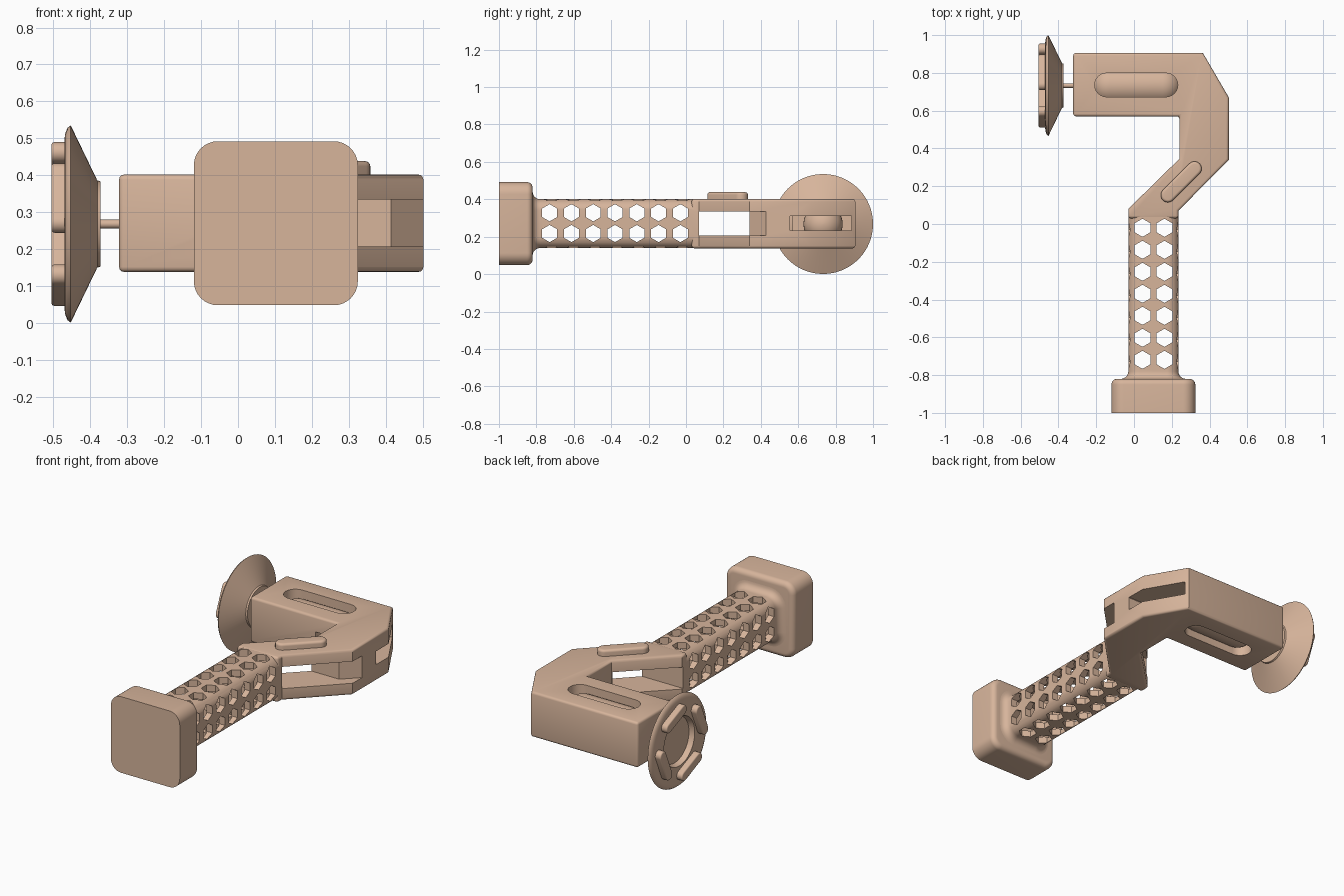
import bpy, bmesh
from math import sin, cos, pi, radians

if "Cube" in bpy.data.objects:
    bpy.data.objects.remove(bpy.data.objects["Cube"])

TAN = bpy.data.materials.new("tan_plastic")
TAN.diffuse_color = (0.68, 0.46, 0.33, 1)
TAN.use_nodes = True
TAN.node_tree.nodes["Principled BSDF"].inputs["Base Color"].default_value = TAN.diffuse_color

MAPS = {"x": lambda u, v, w: (w, u, v),
        "y": lambda u, v, w: (u, w, v),
        "z": lambda u, v, w: (u, v, w)}


def finish(name, bm, helper=False):
    bmesh.ops.recalc_face_normals(bm, faces=bm.faces)
    me = bpy.data.meshes.new(name)
    bm.to_mesh(me)
    bm.free()
    ob = bpy.data.objects.new(name, me)
    bpy.context.collection.objects.link(ob)
    if helper:
        ob.hide_render = True
        ob.hide_set(True)
    else:
        me.materials.append(TAN)
    return ob


def add_loft(bm, axis, sections):
    """Skin a list of (points, position) sections along an axis, capped."""
    f = MAPS[axis]
    rings = [[bm.verts.new(f(u, v, w)) for u, v in pts] for pts, w in sections]
    n = len(rings[0])
    for a, b in zip(rings, rings[1:]):
        for i in range(n):
            j = (i + 1) % n
            bm.faces.new((a[i], a[j], b[j], b[i]))
    bm.faces.new(rings[0])
    bm.faces.new(rings[-1])


def loft(name, axis, sections, helper=False):
    bm = bmesh.new()
    add_loft(bm, axis, sections)
    return finish(name, bm, helper)


def prism(name, axis, pts, lo, hi, helper=False):
    return loft(name, axis, [(pts, lo), (pts, hi)], helper)


def rrect(cx, cy, hx, hy, r, n=8):
    pts = []
    for k, (sx, sy) in enumerate([(1, 1), (-1, 1), (-1, -1), (1, -1)]):
        for i in range(n + 1):
            a = (k + i / n) * pi / 2
            pts.append((cx + sx * (hx - r) + r * cos(a), cy + sy * (hy - r) + r * sin(a)))
    return pts


def capsule(cx, cy, length, width, ang, n=12):
    r, h = width / 2, (length - width) / 2
    pts = []
    for s in (1, -1):
        for i in range(n + 1):
            a = -pi / 2 + pi * i / n
            x, y = s * (h + r * cos(a)), s * r * sin(a)
            pts.append((cx + x * cos(ang) - y * sin(ang), cy + x * sin(ang) + y * cos(ang)))
    return pts


def circle(r, n=64):
    return [(CY + r * cos(2 * pi * i / n), CZ + r * sin(2 * pi * i / n)) for i in range(n)]


def lathe(name, profile, n=64):
    return loft(name, "x", [(circle(r, n), x) for x, r in profile])


def cut(ob, cutter):
    m = ob.modifiers.new("cut", "BOOLEAN")
    m.object, m.operation, m.solver = cutter, "DIFFERENCE", "EXACT"


def smooth(ob, angle=35):
    bpy.ops.object.select_all(action="DESELECT")
    ob.select_set(True)
    bpy.context.view_layer.objects.active = ob
    for m in list(ob.modifiers):
        bpy.ops.object.modifier_apply(modifier=m.name)
    bpy.ops.object.shade_smooth_by_angle(angle=radians(angle))


GX, GZ = 0.1025, 0.27      # grip axis
CY, CZ = 0.733, 0.268      # disc axis
quarter = [i / 6 * pi / 2 for i in range(7)]

# square pommel, rounded toward the grip
sec = [(rrect(GX, GZ, 0.222, 0.222, 0.065), -1.0)]
for a in quarter:
    d = 0.03 * (1 - cos(a))
    sec.append((rrect(GX, GZ, 0.222 - d, 0.222 - d, 0.065 - d), -0.85 + 0.03 * sin(a)))
pommel = loft("pommel", "y", sec)

# grip with flared root
sec = [(rrect(GX, GZ, 0.1725, 0.1705, 0.1), -0.83)]
for a in quarter:
    d = 0.04 * (1 - sin(a))
    sec.append((rrect(GX, GZ, 0.1325 + d, 0.1305 + d, 0.06 + d), -0.82 + 0.04 * (1 - cos(a))))
sec.append((rrect(GX, GZ, 0.1325, 0.1305, 0.06), 0.065))
grip = loft("grip", "y", sec)
cut(grip, prism("grip_cavity", "y", rrect(GX, GZ, 0.095, 0.093, 0.03), -0.79, 0.04, True))


# hexagonal hole pattern through both directions
def hex_holes(name, axis, centres, lo, hi, pointy_v, R):
    bm = bmesh.new()
    for u, v in centres:
        off = pi / 6 if pointy_v else 0
        pts = [(u + R * cos(off + k * pi / 3), v + R * sin(off + k * pi / 3)) for k in range(6)]
        add_loft(bm, axis, [(pts, lo), (pts, hi)])
    return finish(name, bm, True)


rows = range(7)
cut(grip, hex_holes("top_hex_cutter", "z",
                    [(x, -0.02 - 0.1165 * i) for i in rows for x in (0.045, 0.161)],
                    0, 0.6, True, 0.048))
cut(grip, hex_holes("side_hex_cutter", "x",
                    [(-0.03 - 0.1165 * i, z) for i in rows for z in (0.217, 0.328)],
                    -0.3, 0.5, True, 0.046))

# cranked arm and head in one outline
outline = [(-0.03, 0.03), (0.235, 0.03), (0.235, 0.07), (0.502, 0.34), (0.502, 0.67),
           (0.365, 0.905), (-0.322, 0.905), (-0.322, 0.57), (0.24, 0.57),
           (0.24, 0.345), (-0.03, 0.08)]
arm = prism("arm_and_head", "z", outline, 0.138, 0.402)
bev = arm.modifiers.new("round", "BEVEL")
bev.width, bev.segments, bev.limit_method = 0.014, 3, "ANGLE"
bev.angle_limit = radians(60)
gap = [(-0.2, 0.07), (0.7, 0.07), (0.7, 0.625), (0.415, 0.34), (-0.2, 0.34)]
cut(arm, prism("arm_gap_cutter", "z", gap, 0.207, 0.334, True))
cut(arm, prism("head_slot_cutter", "z", capsule(0.012, 0.736, 0.44, 0.126, 0), 0, 0.6, True))
cut(arm, prism("end_slot_cutter", "x", rrect(0.72, 0.272, 0.165, 0.039, 0.002, 1), 0.1, 0.7, True))

# rounded plunger inside the head
prof = []
for i in range(9):
    a = i / 8 * pi / 2
    prof.append((-0.13 - 0.1 * cos(a), max(0.004, 0.105 * sin(a))))
prof += [(0.024 - x - 0.002, r) for x, r in reversed(prof)]
plunger = lathe("plunger", prof, 48)

# raised button on the diagonal
sec = [(capsule(0.25, 0.223, 0.275, 0.076, pi / 4), 0.39)]
for a in quarter:
    d = 2 * 0.014 * (1 - cos(a))
    sec.append((capsule(0.25, 0.223, 0.275 - d, 0.076 - d, pi / 4), 0.424 + 0.014 * sin(a)))
button = loft("thumb_button", "z", sec)

# rod and dished disc
rod = lathe("rod", [(-0.39, 0.012), (-0.22, 0.012)], 24)
disc = lathe("disc", [(-0.372, 0.115), (-0.381, 0.118), (-0.453, 0.267), (-0.462, 0.26),
                      (-0.468, 0.245), (-0.47, 0.23), (-0.47, 0.142), (-0.44, 0.132)])

# four tangential pads on the disc
pads = []
for k in range(4):
    a = radians(157) + k * pi / 2
    c = (CY + 0.18 * cos(a), CZ + 0.18 * sin(a))
    sec = [(capsule(*c, 0.2, 0.056, a + pi / 2), -0.46)]
    for q in quarter:
        d = 2 * 0.008 * (1 - cos(q))
        sec.append((capsule(*c, 0.2 - d, 0.056 - d, a + pi / 2), -0.497 - 0.008 * sin(q)))
    pads.append(loft(f"pad_{k + 1}", "x", sec))

for ob in [pommel, grip, arm, plunger, button, rod, disc] + pads:
    smooth(ob)
